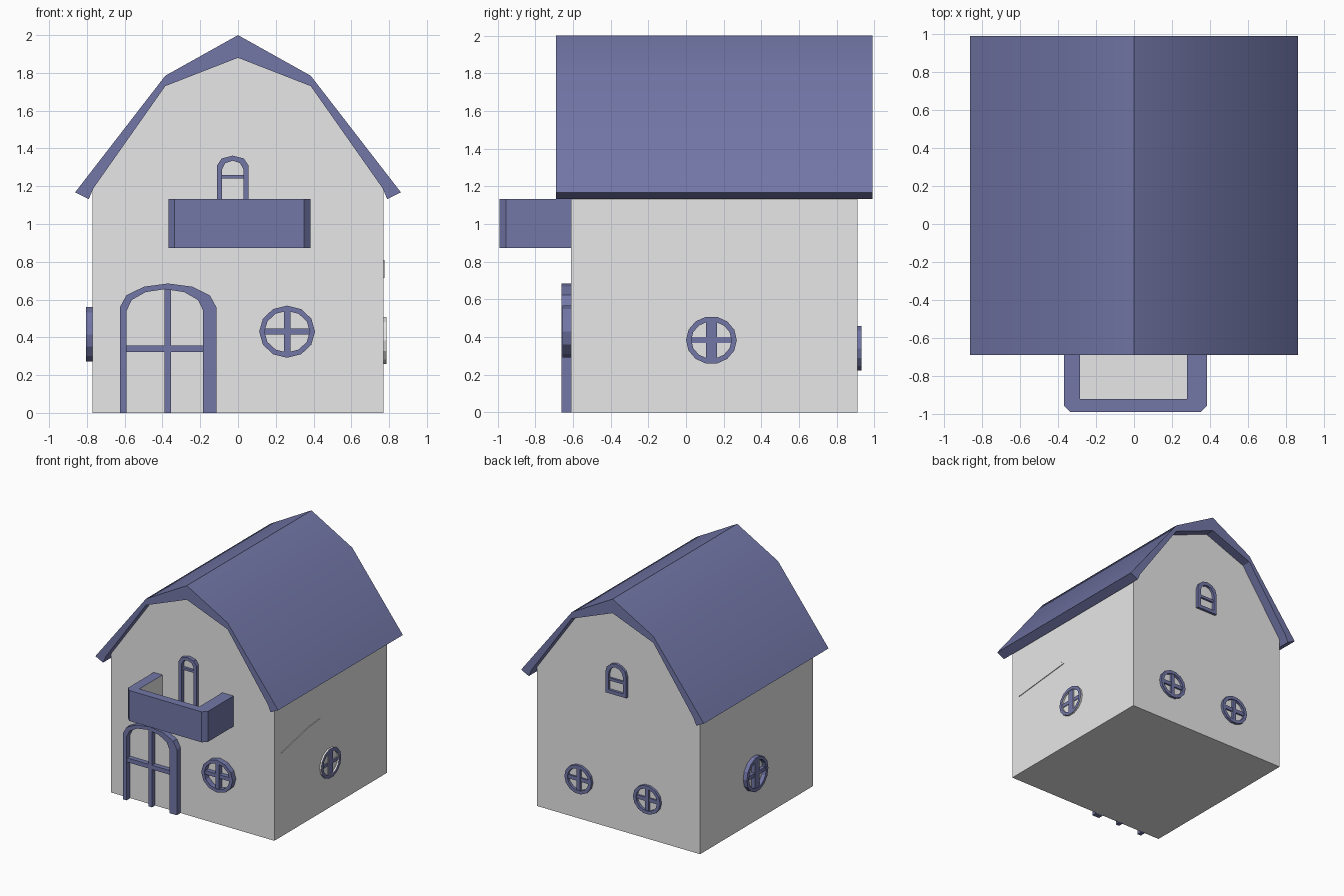
import bpy, bmesh, math
from mathutils import Vector

if "Cube" in bpy.data.objects:
    bpy.data.objects.remove(bpy.data.objects["Cube"], do_unlink=True)


def material(name, color):
    m = bpy.data.materials.new(name)
    m.use_nodes = True
    m.diffuse_color = color
    m.node_tree.nodes["Principled BSDF"].inputs["Base Color"].default_value = color
    return m


WALL = material("white_plaster", (0.8, 0.8, 0.8, 1))
BLUE = material("slate_blue", (0.17, 0.185, 0.39, 1))

# Wall planes of the house
FRONT, BACK, SIDE = -0.61, 0.91, 0.77

# Each mapping turns (along, up, outward) into a point on one wall
on_front = lambda u, v, d: (u, FRONT - d, v)
on_back = lambda u, v, d: (u, BACK + d, v)
on_left = lambda u, v, d: (SIDE + d, u, v)
on_right = lambda u, v, d: (-SIDE - d, u, v)
on_floor = lambda u, v, d: (u, v, d)


def finish(name, bm, mats, rule=None):
    bmesh.ops.remove_doubles(bm, verts=bm.verts, dist=0.0001)
    bmesh.ops.recalc_face_normals(bm, faces=bm.faces)
    if rule:
        for f in bm.faces:
            f.material_index = int(rule(f))
    mesh = bpy.data.meshes.new(name)
    bm.to_mesh(mesh)
    bm.free()
    for m in mats:
        mesh.materials.append(m)
    obj = bpy.data.objects.new(name, mesh)
    bpy.context.collection.objects.link(obj)
    return obj


def add_prism(bm, points, place, d0, d1):
    """Extrude a flat outline from depth d0 to d1."""
    low = [bm.verts.new(place(u, v, d0)) for u, v in points]
    top = [bm.verts.new(place(u, v, d1)) for u, v in points]
    bm.faces.new(low)
    bm.faces.new(top)
    for i in range(len(points)):
        j = (i + 1) % len(points)
        bm.faces.new((low[i], low[j], top[j], top[i]))


def add_band(bm, outer, inner, place, d0, d1, closed):
    """Extrude the band between two outlines, as a ring or an open arch."""
    n = len(outer)
    rows = [[bm.verts.new(place(u, v, d)) for u, v in pts]
            for pts, d in ((outer, d0), (outer, d1), (inner, d1), (inner, d0))]
    for i in range(n if closed else n - 1):
        j = (i + 1) % n
        for a, b in zip(rows, rows[1:] + rows[:1]):
            bm.faces.new((a[i], a[j], b[j], b[i]))
    if not closed:
        for i in (0, n - 1):
            bm.faces.new([r[i] for r in rows])


def add_bar(bm, u0, u1, v0, v1, place, depth):
    add_prism(bm, [(u0, v0), (u1, v0), (u1, v1), (u0, v1)], place, -0.01, depth)


def oval(cu, cv, ru, rv, n):
    return [(cu + ru * math.cos(2 * math.pi * i / n),
             cv + rv * math.sin(2 * math.pi * i / n)) for i in range(n)]


def arch(cu, half, base, spring, rise, n=6):
    curve = [(cu - half * math.cos(math.pi * i / n),
              spring + rise * math.sin(math.pi * i / n)) for i in range(n + 1)]
    return [(cu - half, base)] + curve + [(cu + half, base)]


def mirrored(half):
    """Complete a right-hand outline that starts on the centre line."""
    return half + [(-x, z) for x, z in reversed(half) if x > 0]


def round_window(name, cu, cv, ru, rv, place, depth, bar=0.017, n=14, mats=(BLUE,), rule=None):
    bm = bmesh.new()
    add_band(bm, oval(cu, cv, ru, rv, n), oval(cu, cv, ru - 0.028, rv - 0.028, n),
             place, -0.01, depth, True)
    add_bar(bm, cu - bar, cu + bar, cv - rv + 0.02, cv + rv - 0.02, place, depth - 0.005)
    add_bar(bm, cu - ru + 0.02, cu + ru - 0.02, cv - 0.016, cv + 0.016, place, depth - 0.008)
    return finish(name, bm, mats, rule)


# House body with a barn-shaped gable
bm = bmesh.new()
gable = mirrored([(0, 1.885), (0.385, 1.735), (SIDE, 1.185), (SIDE, 0)])
add_prism(bm, gable, lambda u, v, d: (u, d, v), FRONT, BACK)
finish("house_body", bm, [WALL])

# Roof shell with overhanging eaves and gable ends
bm = bmesh.new()
roof_top = [(0, 2.0), (0.385, 1.785), (0.862, 1.168)]
roof_under = [(0, 1.88), (0.385, 1.73), (0.765, 1.19), (0.79, 1.132)]
full = lambda h: [(-x, z) for x, z in reversed(h[1:])] + h
add_band(bm, full(roof_top + roof_top[-1:]), full(roof_under),
         lambda u, v, d: (u, d, v), -0.69, 0.99, False)
roof = finish("roof", bm, [BLUE])
bpy.ops.object.select_all(action='DESELECT')
bpy.context.view_layer.objects.active = roof
roof.select_set(True)
bpy.ops.object.shade_smooth_by_angle(angle=math.radians(30))

# Front door frame
bm = bmesh.new()
add_band(bm, arch(-0.37, 0.255, 0, 0.56, 0.125), arch(-0.387, 0.203, 0, 0.54, 0.115),
         on_front, -0.01, 0.05, False)
add_bar(bm, -0.39, -0.355, 0, 0.665, on_front, 0.042)
add_bar(bm, -0.6, -0.18, 0.322, 0.358, on_front, 0.04)
finish("front_door_frame", bm, [BLUE])

# Balcony door frame
bm = bmesh.new()
add_band(bm, arch(-0.028, 0.083, 0.88, 1.31, 0.052, 4), arch(-0.028, 0.056, 0.88, 1.29, 0.045, 4),
         on_front, -0.01, 0.03, False)
add_bar(bm, -0.1, 0.04, 1.24, 1.26, on_front, 0.022)
finish("balcony_door_frame", bm, [BLUE])

# Balcony parapet, plaster on the inside
bm = bmesh.new()
outside = [(-0.368, FRONT), (-0.368, -0.955), (-0.335, -0.99),
           (0.35, -0.99), (0.385, -0.955), (0.385, FRONT)]
inside = [(-0.285, FRONT), (-0.285, -0.92), (-0.285, -0.92),
          (0.28, -0.92), (0.28, -0.92), (0.28, FRONT)]
add_band(bm, outside, inside, on_floor, 0.872, 1.132, False)


def faces_inward(f):
    to_middle = Vector((0, -0.7, 1.0)) - f.calc_center_median()
    return abs(f.normal.z) < 0.5 and f.normal.dot(to_middle) > 0


finish("balcony_parapet", bm, [BLUE, WALL], faces_inward)

# Balcony floor
bm = bmesh.new()
add_prism(bm, [(-0.29, FRONT), (-0.29, -0.93), (0.29, -0.93), (0.29, FRONT)],
          on_floor, 0.874, 0.895)
finish("balcony_floor", bm, [BLUE, WALL], lambda f: f.normal.z > 0.5)

# Round windows on all four walls
round_window("front_round_window", 0.26, 0.43, 0.148, 0.138, on_front, 0.045, n=12)
round_window("left_round_window", 0.135, 0.383, 0.135, 0.127, on_left, 0.015, 0.03,
             mats=(BLUE, WALL), rule=lambda f: abs(f.normal.x) < 0.5)
round_window("right_round_window", 0.185, 0.416, 0.145, 0.147, on_right, 0.035, 0.03)
for side, x in (("left", 0.367), ("right", -0.28)):
    round_window("back_round_window_" + side, x, 0.34, 0.128, 0.122, on_back, 0.022)

# Arched attic window on the back
bm = bmesh.new()
add_band(bm, arch(0.01, 0.098, 1.155, 1.335, 0.085), arch(0.01, 0.068, 1.185, 1.32, 0.07),
         on_back, -0.01, 0.022, True)
add_bar(bm, -0.07, 0.09, 1.262, 1.285, on_back, 0.016)
finish("attic_window", bm, [BLUE])

# Thin plaster ridge on the left wall
bm = bmesh.new()
add_prism(bm, [(-0.52, 0.715), (0.04, 0.775), (0.0, 0.81), (-0.15, 0.797)],
          on_left, -0.01, 0.006)
finish("plaster_ridge", bm, [WALL])
